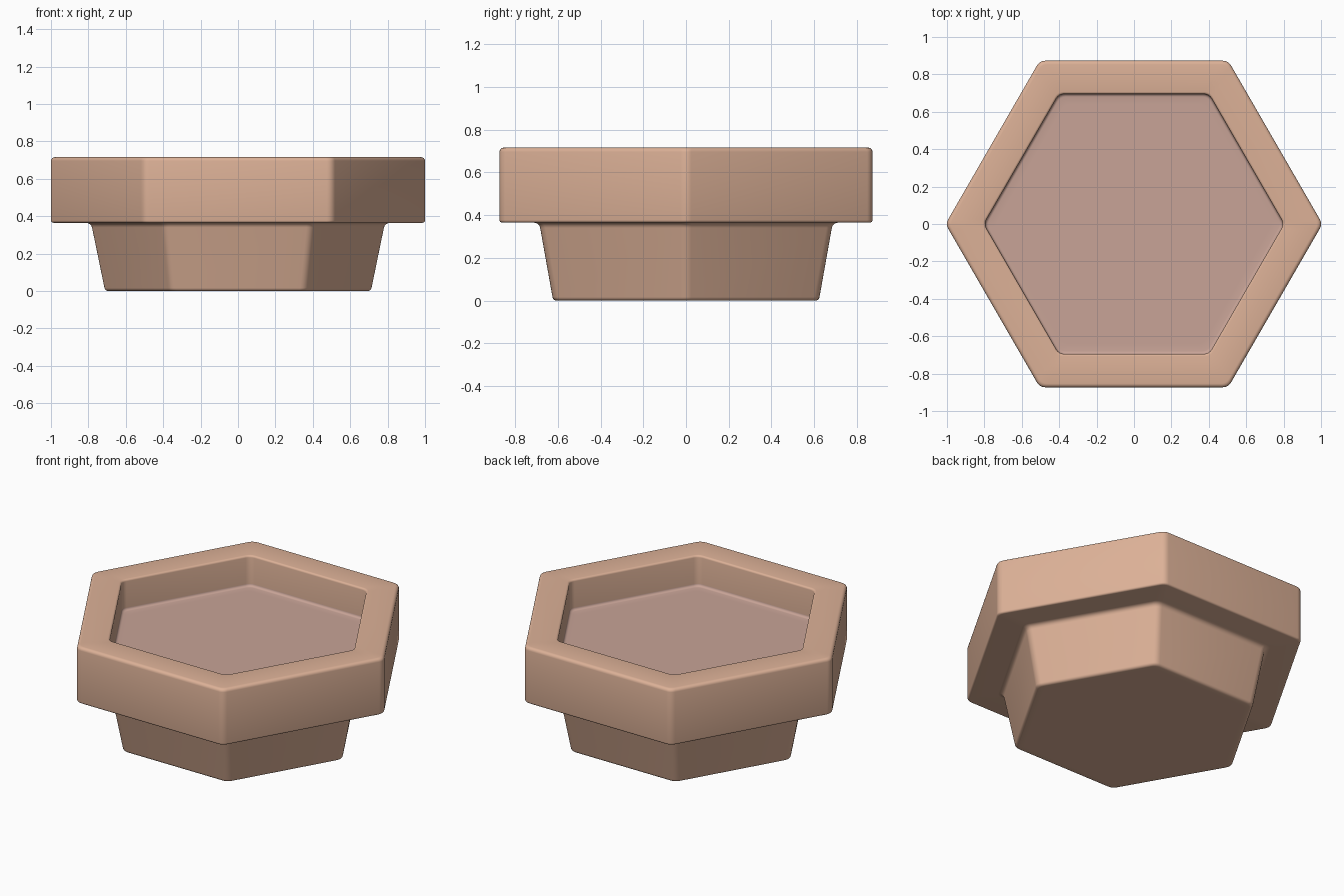
import bpy, bmesh, math
from mathutils import Vector

if "Cube" in bpy.data.objects:
    bpy.data.objects.remove(bpy.data.objects["Cube"])

CORNER = 0.05   # plan-view radius of the hexagon's corners


def material(name, color):
    m = bpy.data.materials.new(name)
    m.diffuse_color = (*color, 1)
    m.use_nodes = True
    m.node_tree.nodes["Principled BSDF"].inputs["Base Color"].default_value = m.diffuse_color
    return m


def rounded_profile(points, steps=4):
    """Points are (apothem, z, fillet radius); returns a filleted polyline."""
    out = []
    for i, (a, z, r) in enumerate(points):
        p = Vector((a, z))
        if r == 0:
            out.append(p)
            continue
        d0 = (Vector(points[i - 1][:2]) - p).normalized()
        d1 = (Vector(points[i + 1][:2]) - p).normalized()
        half = d0.angle(d1) / 2
        centre = p + (d0 + d1).normalized() * (r / math.sin(half))
        t = r / math.tan(half)
        v0, v1 = p + d0 * t - centre, p + d1 * t - centre
        sweep = v0.angle_signed(v1)
        a0 = math.atan2(v0.y, v0.x)
        for k in range(steps + 1):
            ang = a0 - sweep * k / steps
            out.append(centre + r * Vector((math.cos(ang), math.sin(ang))))
    return out


def hex_ring(bm, apothem, z, steps=4):
    verts = []
    for i in range(6):
        mid = math.radians(60 * i)
        c = (apothem - CORNER) / math.cos(math.pi / 6)
        for k in range(steps + 1):
            t = mid + math.radians(-30 + 60 * k / steps)
            verts.append(bm.verts.new((c * math.cos(mid) + CORNER * math.cos(t),
                                       c * math.sin(mid) + CORNER * math.sin(t), z)))
    return verts


def hex_loft(name, points, mat, cap_start, cap_end):
    bm = bmesh.new()
    rings = [hex_ring(bm, p.x, p.y) for p in rounded_profile(points)]
    for lo, hi in zip(rings, rings[1:]):
        for i in range(len(lo)):
            j = (i + 1) % len(lo)
            bm.faces.new((lo[i], lo[j], hi[j], hi[i]))
    if cap_start:
        bm.faces.new(rings[0][::-1])
    if cap_end:
        bm.faces.new(rings[-1])
    mesh = bpy.data.meshes.new(name)
    bm.to_mesh(mesh)
    bm.free()
    mesh.materials.append(mat)
    obj = bpy.data.objects.new(name, mesh)
    bpy.context.collection.objects.link(obj)
    bpy.ops.object.select_all(action='DESELECT')
    obj.select_set(True)
    bpy.context.view_layer.objects.active = obj
    bpy.ops.object.shade_smooth_by_angle(angle=math.radians(30))
    return obj


clay = material("clay", (0.72, 0.44, 0.31))
inside = material("inside_floor", (0.58, 0.37, 0.31))

# Tapered pot body, thick rim and inner wall in one shell
hex_loft("pot", [
    (0.58, 0.0, 0), (0.622, 0.0, 0.02), (0.687, 0.365, 0.03),
    (0.873, 0.365, 0.012), (0.873, 0.716, 0.02),
    (0.695, 0.716, 0.012), (0.695, 0.50, 0),
], clay, True, False)

# Recessed floor inside the rim
hex_loft("inner_floor", [
    (0.695, 0.545, 0), (0.695, 0.525, 0.015), (0.64, 0.525, 0),
], inside, False, True)
